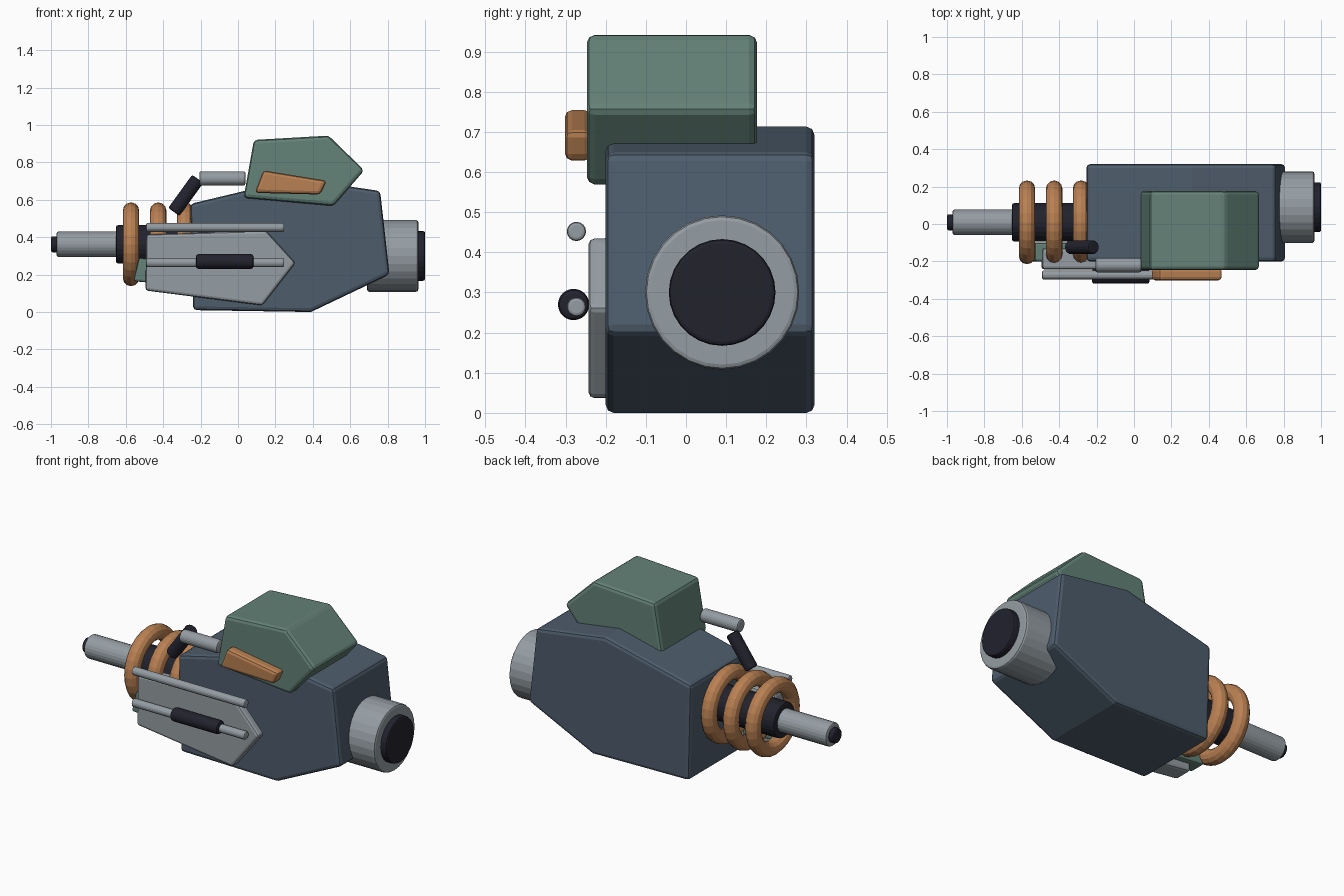
import bpy, bmesh
from mathutils import Vector

if "Cube" in bpy.data.objects:
    bpy.data.objects.remove(bpy.data.objects["Cube"])


def material(name, rgb):
    m = bpy.data.materials.new(name)
    m.diffuse_color = (*rgb, 1)
    m.use_nodes = True
    m.node_tree.nodes["Principled BSDF"].inputs["Base Color"].default_value = m.diffuse_color
    return m


STEEL = material("blue_steel", (0.076, 0.109, 0.150))
GREEN = material("grey_green", (0.127, 0.223, 0.188))
COPPER = material("copper", (0.485, 0.216, 0.085))
GREY = material("light_grey", (0.300, 0.337, 0.366))
BLACK = material("near_black", (0.016, 0.016, 0.027))


def finish(bm, name, mat, bevel=0.0):
    bmesh.ops.recalc_face_normals(bm, faces=bm.faces)
    mesh = bpy.data.meshes.new(name)
    bm.to_mesh(mesh)
    bm.free()
    mesh.materials.append(mat)
    ob = bpy.data.objects.new(name, mesh)
    bpy.context.collection.objects.link(ob)
    if bevel:
        mod = ob.modifiers.new("rounded_edges", 'BEVEL')
        mod.width = bevel
        mod.segments = 2
        mod.limit_method = 'ANGLE'
        mod.angle_limit = 0.5
    return ob


def slab(name, profile, y0, y1, mat, bevel):
    """Side profile in x and z, extruded from y0 to y1."""
    bm = bmesh.new()
    face = bm.faces.new([bm.verts.new((x, y0, z)) for x, z in profile])
    out = bmesh.ops.extrude_face_region(bm, geom=[face])
    moved = [g for g in out["geom"] if isinstance(g, bmesh.types.BMVert)]
    bmesh.ops.translate(bm, verts=moved, vec=(0, y1 - y0, 0))
    return finish(bm, name, mat, bevel)


def rod(name, a, b, r, mat, bevel=0.01, sides=24):
    """Cylinder between two points."""
    a, b = Vector(a), Vector(b)
    bm = bmesh.new()
    bmesh.ops.create_cone(bm, cap_ends=True, segments=sides, radius1=r,
                          radius2=r, depth=(b - a).length)
    ob = finish(bm, name, mat, bevel)
    ob.location = (a + b) / 2
    ob.rotation_euler = (b - a).to_track_quat('Z', 'Y').to_euler()
    return ob


# Main housing and upper block
slab("housing", [(-0.24, 0.01), (0.39, 0.0), (0.81, 0.20), (0.76, 0.647),
                 (0.31, 0.713), (-0.255, 0.578)], -0.20, 0.32, STEEL, 0.02)
slab("upper_block", [(0.03, 0.61), (0.085, 0.92), (0.485, 0.943),
                     (0.675, 0.757), (0.51, 0.567)], -0.247, 0.177, GREEN, 0.02)
slab("accent_plate", [(0.09, 0.637), (0.135, 0.757), (0.475, 0.702),
                      (0.44, 0.628)], -0.302, -0.235, COPPER, 0.018)

# Side plate with the small fin behind it
slab("side_plate", [(-0.495, 0.115), (0.13, 0.035), (0.307, 0.262),
                    (0.15, 0.435), (-0.49, 0.415)], -0.243, -0.13, GREY, 0.015)
slab("small_fin", [(-0.56, 0.165), (-0.30, 0.14), (-0.28, 0.26),
                   (-0.53, 0.29)], -0.20, -0.10, GREEN, 0.012)

# Side rails and grip
for label, z in (("upper", 0.452), ("lower", 0.264)):
    rod(label + "_rail", (-0.492, -0.273, z), (0.247, -0.273, z), 0.024, GREY, 0.008, 16)
rod("grip", (-0.225, -0.28, 0.27), (0.083, -0.28, 0.27), 0.039, BLACK, 0.012)

# Top pipe and slanted strut
rod("top_pipe", (-0.207, -0.22, 0.714), (0.04, -0.22, 0.714), 0.038, GREY)
rod("strut", (-0.343, -0.124, 0.535), (-0.215, -0.124, 0.712), 0.037, BLACK)

# Barrel on the left
AXIS = (0.009, 0.362)
for name, x0, x1, r, mat in (("barrel_sleeve", -0.652, -0.20, 0.102, BLACK),
                             ("barrel", -0.97, -0.60, 0.068, GREY),
                             ("muzzle", -1.0, -0.95, 0.043, BLACK)):
    rod(name, (x0, *AXIS), (x1, *AXIS), r, mat)

# Coil rings around the barrel
for i, x in enumerate((-0.572, -0.427, -0.283)):
    bpy.ops.mesh.primitive_torus_add(
        location=(x, *AXIS), rotation=(0, 1.5707963, 0), major_segments=28,
        minor_segments=12, major_radius=0.180, minor_radius=0.044)
    ring = bpy.context.object
    ring.name = f"coil_ring_{i + 1}"
    ring.data.materials.append(COPPER)

# End cap on the right
rod("end_cap", (0.69, 0.09, 0.30), (0.964, 0.09, 0.30), 0.192, GREY, 0.012, 28)
rod("end_lens", (0.94, 0.09, 0.30), (1.0, 0.09, 0.30), 0.133, BLACK, 0.01, 28)
